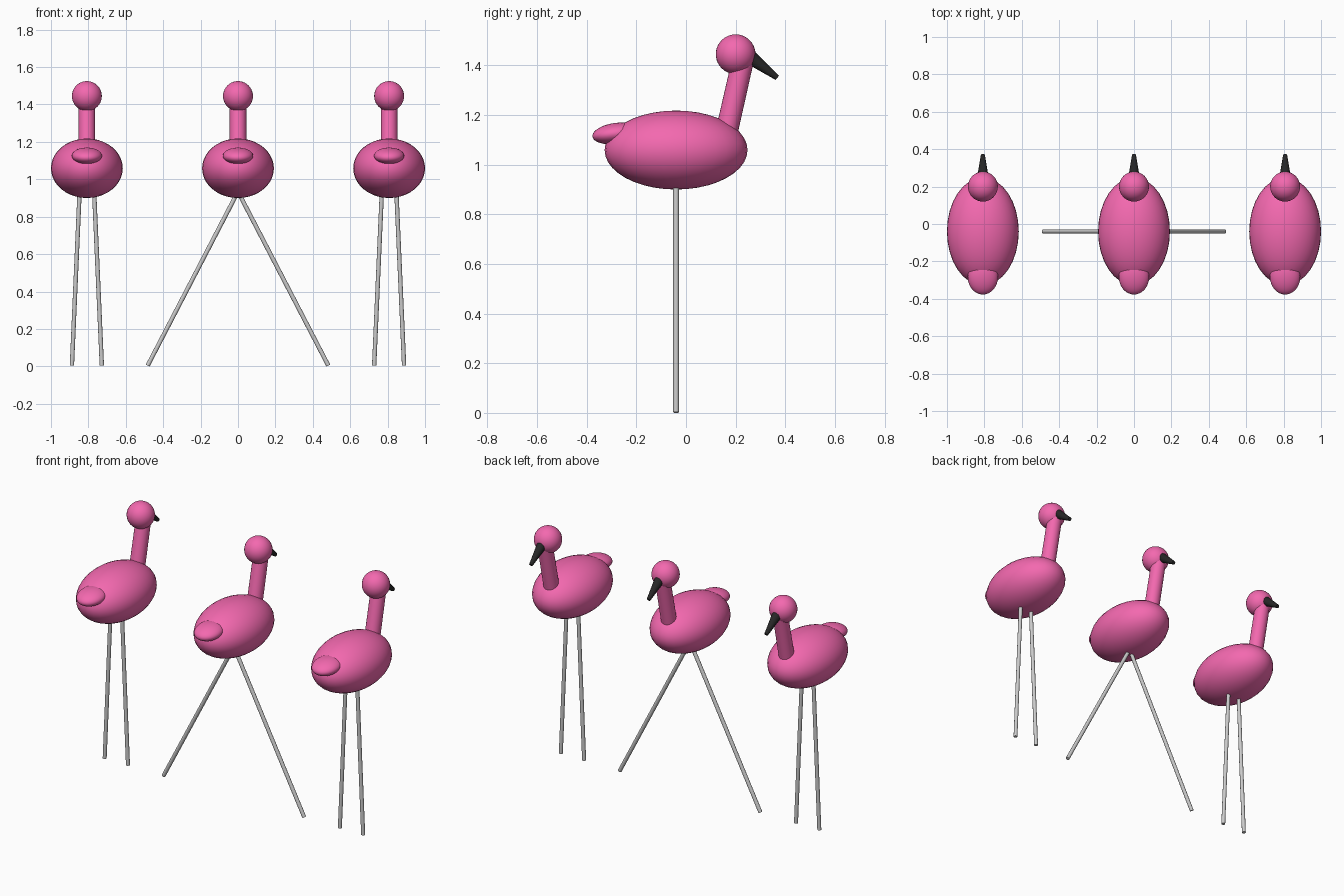
import bpy
from mathutils import Vector
from math import radians

if "Cube" in bpy.data.objects:
    bpy.data.objects.remove(bpy.data.objects["Cube"])


def material(name, rgb):
    m = bpy.data.materials.new(name)
    m.diffuse_color = (*rgb, 1)
    m.use_nodes = True
    m.node_tree.nodes["Principled BSDF"].inputs["Base Color"].default_value = m.diffuse_color
    return m


PINK = material("pink", (0.9, 0.14, 0.43))
BLACK = material("black", (0.02, 0.02, 0.02))


def finish(name, mat):
    ob = bpy.context.object
    ob.name = name
    if mat:
        ob.data.materials.append(mat)
    bpy.ops.object.shade_smooth_by_angle(angle=radians(40))
    return ob


def ellipsoid(name, centre, radii, mat, tilt=0):
    bpy.ops.mesh.primitive_uv_sphere_add(segments=32, ring_count=20, location=centre,
                                         rotation=(radians(tilt), 0, 0))
    bpy.context.object.scale = radii
    bpy.ops.object.transform_apply(location=False, rotation=False, scale=True)
    return finish(name, mat)


def rod(name, start, end, r1, r2, mat=None, sides=16):
    a, b = Vector(start), Vector(end)
    d = b - a
    bpy.ops.mesh.primitive_cone_add(vertices=sides, radius1=r1, radius2=r2, depth=d.length,
                                    location=(a + b) / 2,
                                    rotation=d.to_track_quat('Z', 'Y').to_euler())
    return finish(name, mat)


def bird(label, x, foot, hip):
    # Body, tail and head
    ellipsoid(label + "_body", (x, -0.04, 1.059), (0.192, 0.288, 0.159), PINK)
    ellipsoid(label + "_tail", (x, -0.283, 1.126), (0.081, 0.095, 0.042), PINK, tilt=8)
    ellipsoid(label + "_head", (x, 0.20, 1.445), (0.08, 0.08, 0.08), PINK)
    # Neck leaning forward, beak drooping from the head
    rod(label + "_neck", (x, 0.152, 1.08), (x, 0.228, 1.415), 0.045, 0.044, PINK, 24)
    rod(label + "_beak", (x, 0.248, 1.441), (x, 0.368, 1.350), 0.031, 0.011, BLACK)
    # Wire legs
    for side, s in (("left", -1), ("right", 1)):
        rod(f"{label}_{side}_leg", (x + s * foot, -0.04, 0.004),
            (x + s * hip, -0.04, 0.93), 0.0115, 0.0115)


# Three birds in a row, the middle one with legs spread wide
bird("left_bird", -0.808, 0.08, 0.039)
bird("middle_bird", 0, 0.483, 0.002)
bird("right_bird", 0.808, 0.08, 0.039)
